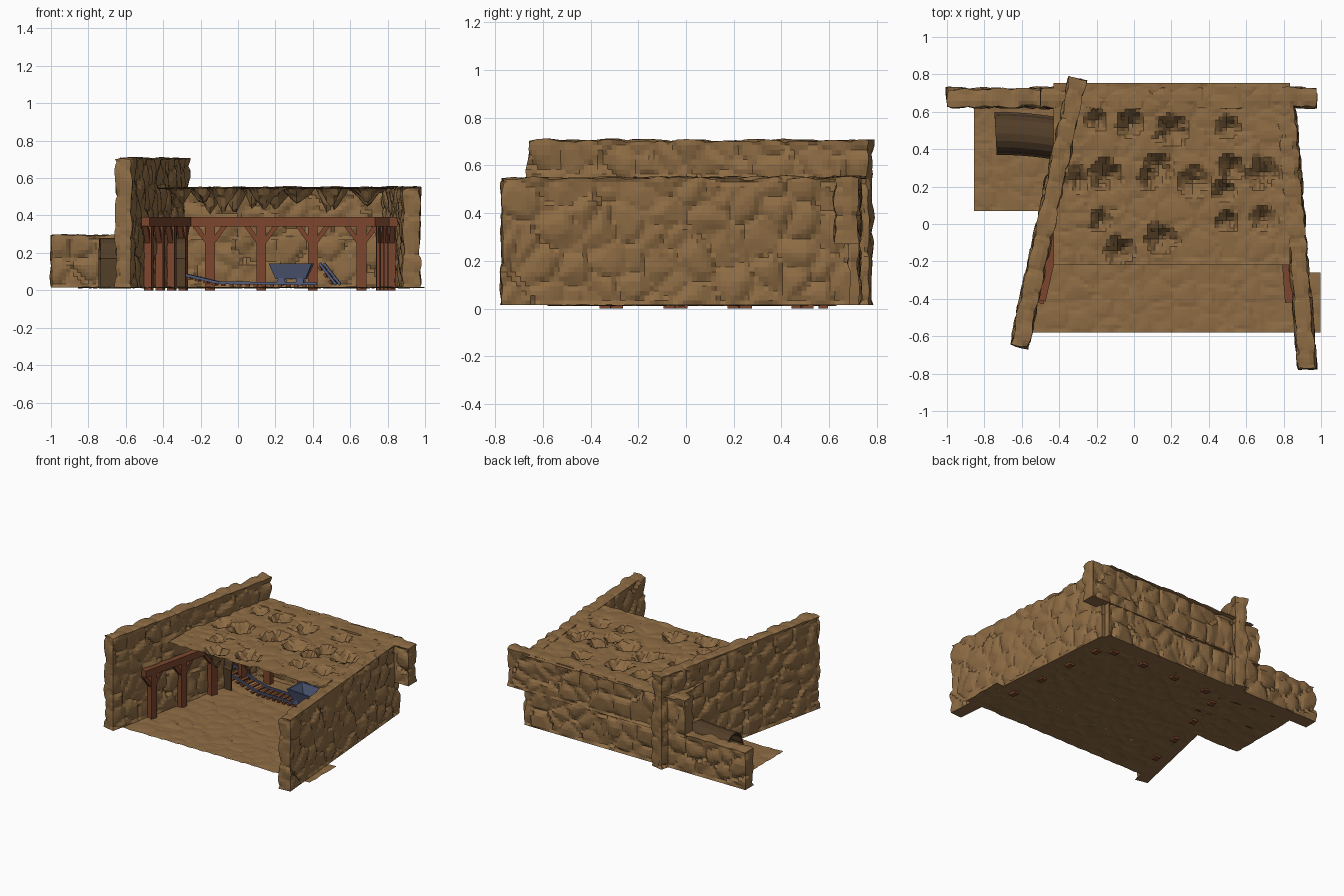
import bpy, bmesh, math
from mathutils import Vector, Matrix, noise

if "Cube" in bpy.data.objects:
    bpy.data.objects.remove(bpy.data.objects["Cube"])


def material(name, rgb):
    m = bpy.data.materials.new(name)
    m.diffuse_color = (*rgb, 1)
    m.use_nodes = True
    m.node_tree.nodes["Principled BSDF"].inputs["Base Color"].default_value = m.diffuse_color
    return m


ROCK = material("brown rock", (0.27, 0.15, 0.058))
WOOD = material("red brown timber", (0.20, 0.062, 0.027))
DARK = material("dark planks", (0.085, 0.048, 0.022))
STEEL = material("blue steel", (0.085, 0.108, 0.20))


def finish(bm, name, mat):
    bmesh.ops.recalc_face_normals(bm, faces=bm.faces)
    me = bpy.data.meshes.new(name)
    bm.to_mesh(me)
    bm.free()
    me.materials.append(mat)
    ob = bpy.data.objects.new(name, me)
    bpy.context.collection.objects.link(ob)
    return ob


def box(bm, centre, size, rot=None):
    m = Matrix.Translation(centre) @ (rot or Matrix()) @ Matrix.Diagonal((*size, 1))
    bmesh.ops.create_cube(bm, size=1, matrix=m)


def prism(bm, pts, offset):
    """Extrude a flat outline by an offset vector."""
    f = bm.faces.new([bm.verts.new(p) for p in pts])
    ext = bmesh.ops.extrude_face_region(bm, geom=[f])
    vs = [g for g in ext["geom"] if isinstance(g, bmesh.types.BMVert)]
    bmesh.ops.translate(bm, verts=vs, vec=offset)


def relief(p, scale):
    """Faceted boulders: tilted cells with crevices between them."""
    q = Vector(p) / scale
    d, c = noise.voronoi(q)
    tilt = noise.cell_vector(c[0] * 37.0)
    return min(1, (d[1] - d[0]) * 2.2) - 1 + 0.8 * tilt.dot(q - c[0])


# Rock walls: diced boxes with boulder relief on every side
def rock_wall(name, a, b, thick, z0, z1, hole=None):
    a, b = Vector((*a, 0)), Vector((*b, 0))
    size = Vector(((b - a).length, thick, z1 - z0))
    bm = bmesh.new()
    box(bm, (0, 0, 0), size)
    for k, step in enumerate((0.02, 0.03, 0.02)):
        n = max(2, round(size[k] / step))
        for i in range(1, n):
            co, no = Vector((0, 0, 0)), Vector((0, 0, 0))
            co[k], no[k] = size[k] * (i / n - 0.5), 1
            bmesh.ops.bisect_plane(bm, geom=bm.verts[:] + bm.edges[:] + bm.faces[:],
                                   plane_co=co, plane_no=no)
    bm.normal_update()
    world = Matrix.Translation((*((a + b) / 2).xy, (z0 + z1) / 2)) @ \
        Matrix.Rotation(math.atan2(b.y - a.y, b.x - a.x), 4, 'Z')
    moves = []
    for v in bm.verts:
        n = v.normal.copy()
        if n.z < -0.3:
            n = Vector((0, 0, 0))
        amp = 0.018 if abs(n.y) > 0.5 else 0.008
        moves.append(v.co + n * (amp * relief(world @ v.co, 0.13) + 0.006))
    for v, co in zip(bm.verts, moves):
        v.co = world @ co
    if hole:
        bmesh.ops.delete(bm, geom=[f for f in bm.faces if hole(f.calc_center_median())],
                         context='FACES')
    finish(bm, name, ROCK)


rock_wall("left_wall", (-0.615, -0.655), (-0.30, 0.775), 0.095, 0.015, 0.705,
          lambda c: abs(c.y - 0.455) < 0.085 and c.z < 0.21)
rock_wall("right_wall", (0.927, -0.775), (0.81, 0.68), 0.095, 0.015, 0.55)
rock_wall("back_wall_lower", (-1.0, 0.675), (0.83, 0.675), 0.1, 0.015, 0.295)
rock_wall("back_wall_upper", (-0.5, 0.675), (0.975, 0.675), 0.105, 0.27, 0.55)


# Floor and ceiling: rough single sheets, ceiling pulled down into rock teeth
def sheet(name, x0, x1, y0, y1, z, amp, teeth=()):
    bm = bmesh.new()
    nx, ny = round((x1 - x0) / 0.02), round((y1 - y0) / 0.02)
    m = Matrix.Translation(((x0 + x1) / 2, (y0 + y1) / 2, z)) @ \
        Matrix.Diagonal((x1 - x0, y1 - y0, 1, 1))
    bmesh.ops.create_grid(bm, x_segments=nx, y_segments=ny, size=0.5, matrix=m)
    for v in bm.verts:
        p = v.co.copy()
        v.co.z += amp * max(-1.2, relief(p, 0.11))
        for i, (x, y) in enumerate(teeth):
            r = math.hypot(p.x - x, p.y - y)
            radius = (0.06 + 0.012 * (i % 3)) * (1 + 0.5 * noise.noise(p * 25))
            v.co.z -= (0.09 + 0.02 * (i * 7 % 4)) * max(0, 1 - r / radius)
    finish(bm, name, ROCK)


sheet("front_floor", -0.55, 0.998, -0.58, -0.26, 0.018, 0.006)
sheet("middle_floor", -0.50, 0.88, -0.26, 0.07, 0.018, 0.006)
sheet("back_floor", -0.855, 0.84, 0.07, 0.63, 0.018, 0.006)
sheet("ceiling", -0.43, 0.835, -0.22, 0.755, 0.552, 0.008,
      [(-0.2, 0.55), (-0.02, 0.53), (0.2, 0.5), (0.5, 0.52), (-0.3, 0.24), (-0.15, 0.26),
       (0.08, 0.24), (0.13, 0.31), (0.32, 0.23), (0.48, 0.18), (0.52, 0.3), (0.69, 0.27),
       (-0.18, 0.02), (-0.08, -0.14), (0.14, -0.08), (0.5, 0.02), (0.69, 0.03)])


# Timber frames: long beam, posts and triangular braces
def timber_frame(name, a, b, stations):
    a, b = Vector((*a, 0)), Vector((*b, 0))
    along = (b - a).normalized()
    side = Vector((-along.y, along.x, 0))
    rot = Matrix.Rotation(math.atan2(along.y, along.x), 4, 'Z')
    bm = bmesh.new()
    mid = (a + b) / 2
    box(bm, (mid.x, mid.y, 0.367), ((b - a).length, 0.045, 0.05), rot)
    for t in stations:
        p = a + along * t
        box(bm, (p.x, p.y, 0.173), (0.052, 0.04, 0.346), rot)
        for s in (-1, 1):
            outline = [(0.024, 0.25), (0.024, 0.29), (0.062, 0.345), (0.095, 0.345)]
            pts = [p + along * s * u - side * 0.014 + Vector((0, 0, z)) for u, z in outline]
            prism(bm, pts, side * 0.028)
    finish(bm, name, WOOD)


timber_frame("left_timber_frame", (-0.495, -0.41), (-0.27, 0.57), (0.08, 0.355, 0.63, 0.905))
timber_frame("back_timber_frame", (-0.27, 0.575), (0.78, 0.575), (0.12, 0.395, 0.67, 0.93))
timber_frame("right_timber_frame", (0.83, -0.42), (0.755, 0.57), (0.13, 0.40, 0.67, 0.93))

# Plank lining of the side tunnel: gently bent vault
bm = bmesh.new()
profile = [(-0.115, 0.015), (-0.115, 0.17)]
profile += [(-0.105 * math.cos(math.pi * i / 8), 0.18 + 0.10 * math.sin(math.pi * i / 8))
            for i in range(9)]
profile += [(0.115, 0.17), (0.115, 0.015)]
rows = []
for i in range(7):
    t = i / 6
    x, y = -0.74 + 0.46 * t, 0.485 - 0.055 * t * t
    rows.append([bm.verts.new((x + 0.12 * u * (1 - t) * -0.4, y + u, z)) for u, z in profile])
for r0, r1 in zip(rows, rows[1:]):
    for j in range(len(profile) - 1):
        bm.faces.new((r0[j], r0[j + 1], r1[j + 1], r1[j]))
vault = finish(bm, "tunnel_planks", DARK)
mod = vault.modifiers.new("thickness", 'SOLIDIFY')
mod.thickness = 0.012


# Track: steel rails over timber sleepers along a path
def track(name, path, gauge=0.05):
    rails, ties = bmesh.new(), bmesh.new()
    for a, b in zip(path, path[1:]):
        a, b = Vector(a), Vector(b)
        d = b - a
        rot = d.to_track_quat('X', 'Z').to_matrix().to_4x4()
        across, up = rot.col[1].xyz, rot.col[2].xyz
        for s in (-1, 1):
            box(rails, (a + b) / 2 + across * s * gauge + up * 0.012,
                (d.length + 0.005, 0.012, 0.014), rot)
        n = max(1, round(d.length / 0.045))
        for i in range(n):
            box(ties, a + d * ((i + 0.5) / n), (0.02, 0.15, 0.012), rot)
    finish(rails, name + "_rails", STEEL)
    finish(ties, name + "_sleepers", WOOD)


track("main_track", [(-0.72, 0.48, 0.12), (-0.45, 0.46, 0.11), (-0.28, 0.44, 0.07),
                     (-0.1, 0.42, 0.028), (0.42, 0.41, 0.024)])
track("broken_track", [(0.44, 0.40, 0.135), (0.525, 0.38, 0.025)])

# Mine cart: flared open tub
place = Matrix.Translation((0.285, 0.41, 0)) @ Matrix.Rotation(-0.08, 4, 'Z')
bm = bmesh.new()
rings = []
for hx, hy, z in ((0.08, 0.055, 0.06), (0.115, 0.08, 0.142), (0.103, 0.068, 0.142), (0.07, 0.045, 0.07)):
    rings.append([bm.verts.new((sx * hx, sy * hy, z))
                  for sx, sy in ((-1, -1), (1, -1), (1, 1), (-1, 1))])
for r0, r1 in zip(rings, rings[1:]):
    for j in range(4):
        k = (j + 1) % 4
        bm.faces.new((r0[j], r0[k], r1[k], r1[j]))
bm.faces.new(rings[0])
bm.faces.new(rings[-1])
finish(bm, "cart_tub", STEEL).matrix_world = place

# Cart wheels and axles
bm = bmesh.new()
for x in (-0.05, 0.05):
    box(bm, (x, 0, 0.05), (0.012, 0.1, 0.025))
    for y in (-0.05, 0.05):
        m = Matrix.Translation((x, y, 0.047)) @ Matrix.Rotation(math.pi / 2, 4, 'X')
        bmesh.ops.create_cone(bm, cap_ends=True, segments=10, radius1=0.022, radius2=0.022,
                              depth=0.014, matrix=m)
finish(bm, "cart_wheels", STEEL).matrix_world = place
